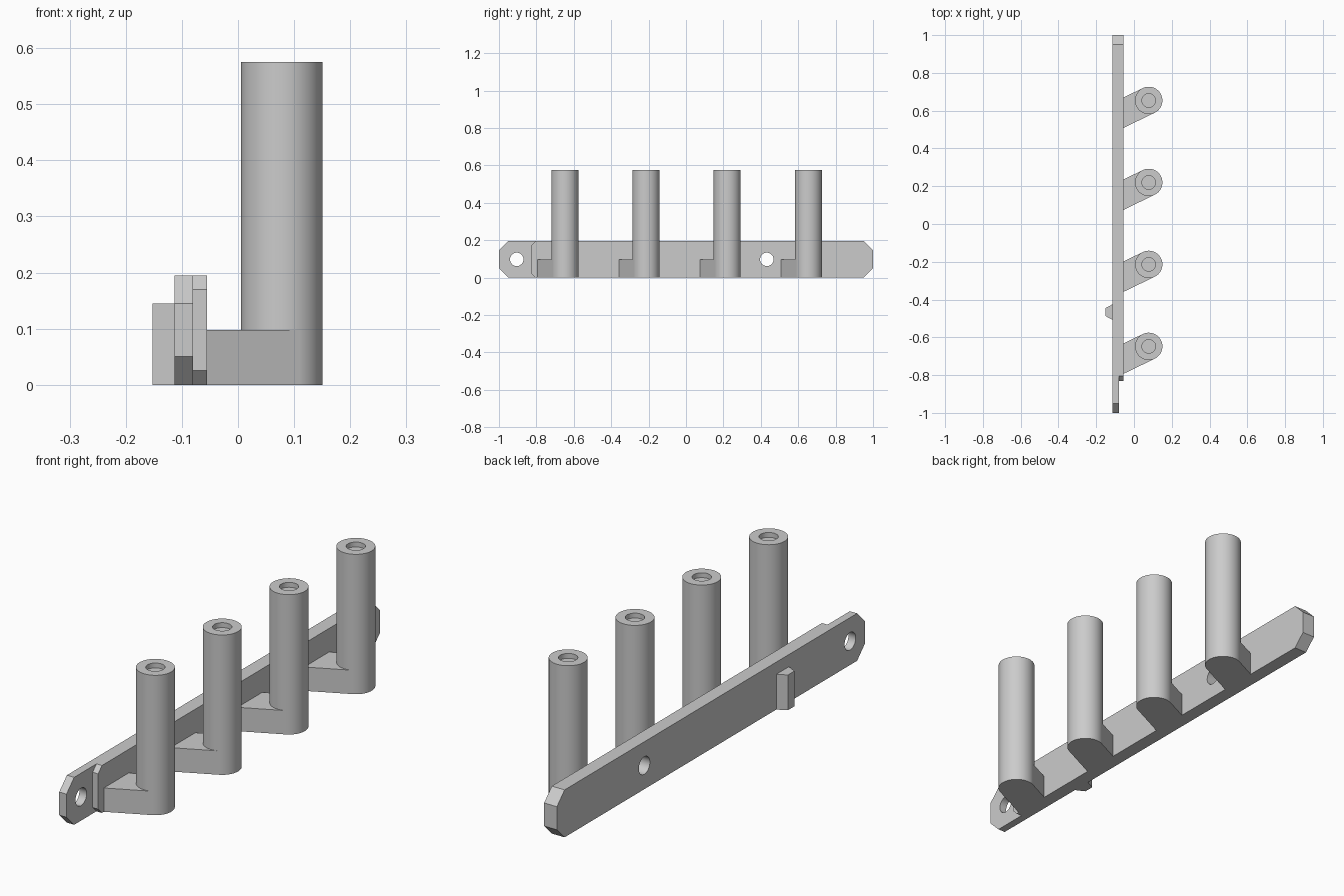
import bpy, bmesh, math
from mathutils import Matrix, Vector

if "Cube" in bpy.data.objects:
    bpy.data.objects.remove(bpy.data.objects["Cube"])

grey = bpy.data.materials.new("light_grey")
grey.use_nodes = True
colour = (0.6, 0.6, 0.6, 1)
grey.diffuse_color = colour
grey.node_tree.nodes["Principled BSDF"].inputs["Base Color"].default_value = colour

HEIGHT, POST_TOP, ARM_TOP = 0.195, 0.575, 0.098
BACK, STEP, FRONT = -0.113, -0.08, -0.055
POST_X, RADIUS, SEGMENTS = 0.078, 0.0725, 64
ARM_ANGLE = math.atan(0.484)


def finish(name, bm, smooth=False):
    bmesh.ops.recalc_face_normals(bm, faces=bm.faces[:])
    mesh = bpy.data.meshes.new(name)
    bm.to_mesh(mesh)
    bm.free()
    mesh.materials.append(grey)
    obj = bpy.data.objects.new(name, mesh)
    bpy.context.collection.objects.link(obj)
    if smooth:
        shade(obj)
    return obj


def shade(obj):
    bpy.ops.object.select_all(action="DESELECT")
    obj.select_set(True)
    bpy.context.view_layer.objects.active = obj
    bpy.ops.object.shade_smooth_by_angle(angle=math.radians(30))


def prism(name, points, offset, smooth=False):
    """Extrude a closed outline of 3D points along an offset."""
    bm = bmesh.new()
    face = bm.faces.new([bm.verts.new(p) for p in points])
    extruded = bmesh.ops.extrude_face_region(bm, geom=[face], use_keep_orig=True)
    moved = [v for v in extruded["geom"] if isinstance(v, bmesh.types.BMVert)]
    bmesh.ops.translate(bm, verts=moved, vec=offset)
    return finish(name, bm, smooth)


def slab(name, x0, x1, y0, y1, cut0, cut1):
    """Upright bar with chamfered corners at both ends."""
    outline = [(y0, cut0), (y0 + cut0, 0), (y1 - cut1, 0), (y1, cut1),
               (y1, HEIGHT - cut1), (y1 - cut1, HEIGHT),
               (y0 + cut0, HEIGHT), (y0, HEIGHT - cut0)]
    return prism(name, [(x0, y, z) for y, z in outline], (x1 - x0, 0, 0))


def boolean(target, tool, operation):
    bpy.context.view_layer.objects.active = target
    mod = target.modifiers.new("cut", "BOOLEAN")
    mod.object, mod.operation, mod.solver = tool, operation, "EXACT"
    bpy.ops.object.modifier_apply(modifier=mod.name)
    bpy.data.objects.remove(tool)


# Mounting rail: a thin full-length bar thickened on its front side
rail = slab("mounting_rail", BACK, STEP, -1, 1, 0.05, 0.05)
boolean(rail, slab("rail_front", STEP, FRONT, -0.83, 1, 0.025, 0.05), "UNION")

# Screw holes
for y in (-0.905, 0.432):
    bm = bmesh.new()
    turn = Matrix.Translation((BACK, y, HEIGHT / 2)) @ Matrix.Rotation(math.pi / 2, 4, "Y")
    bmesh.ops.create_cone(bm, cap_ends=True, segments=48, radius1=0.036,
                          radius2=0.036, depth=0.3, matrix=turn)
    boolean(rail, finish("hole_cutter", bm), "DIFFERENCE")
shade(rail)

# Tapered locating key on the back
prism("back_key", [(BACK, -0.507, 0), (-0.152, -0.487, 0),
                   (-0.152, -0.445, 0), (BACK, -0.425, 0)], (0, 0, 0.145))


def post(name, y):
    """Round post with a shallow recess in its top."""
    profile = [(0, 0), (RADIUS, 0), (RADIUS, POST_TOP), (0.036, POST_TOP),
               (0.036, POST_TOP - 0.02), (0, POST_TOP - 0.02)]
    bm = bmesh.new()
    verts = [bm.verts.new((r, 0, z)) for r, z in profile]
    edges = [bm.edges.new(pair) for pair in zip(verts, verts[1:])]
    bmesh.ops.spin(bm, geom=verts + edges, axis=(0, 0, 1), cent=(0, 0, 0),
                   angle=math.tau, steps=SEGMENTS)
    bmesh.ops.remove_doubles(bm, verts=bm.verts[:], dist=0.0001)
    place = Matrix.Translation((POST_X, y, 0)) @ Matrix.Rotation(ARM_ANGLE, 4, "Z")
    bmesh.ops.transform(bm, matrix=place, verts=bm.verts[:])
    finish(name, bm, True)


def arm(name, y):
    """Slanted arm from the rail, hollowed to fit against its post."""
    middle = y - (POST_X - FRONT) * math.tan(ARM_ANGLE)
    half = RADIUS / math.cos(ARM_ANGLE)
    outline = [Vector((FRONT, middle + half, 0)), Vector((FRONT, middle - half, 0))]
    for i in range(SEGMENTS // 2 + 1):
        a = ARM_ANGLE - math.pi / 2 - math.tau * i / SEGMENTS
        outline.append(Vector((POST_X + RADIUS * math.cos(a), y + RADIUS * math.sin(a), 0)))
    prism(name, outline, (0, 0, ARM_TOP), True)


# Row of four posts on arms
for i in range(4):
    y = -0.648 + 0.434 * i
    post(f"post_{i + 1}", y)
    arm(f"arm_{i + 1}", y)
